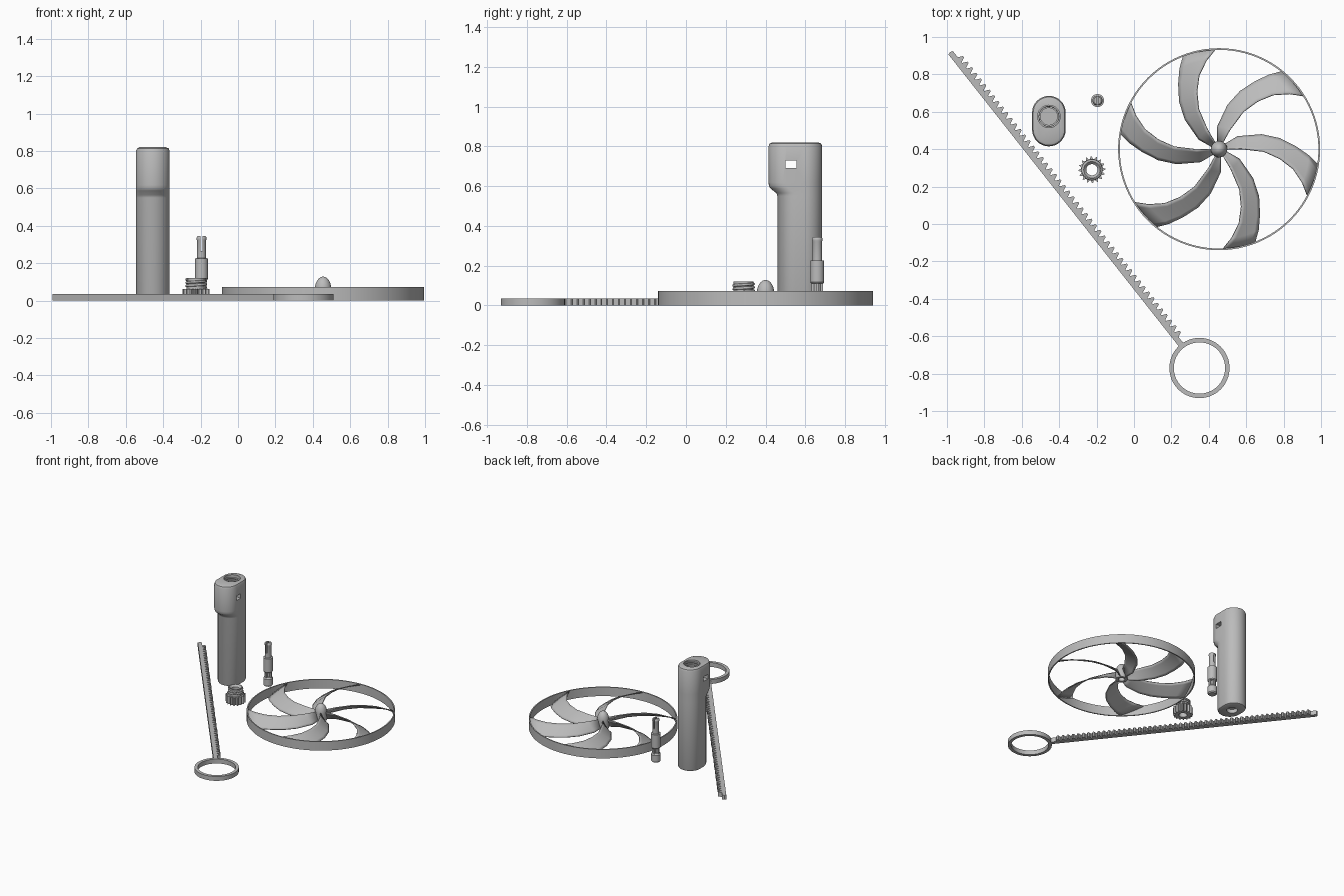
import bpy, bmesh, math
from math import cos, sin, pi, radians
from mathutils import Vector

if "Cube" in bpy.data.objects:
    bpy.data.objects.remove(bpy.data.objects["Cube"], do_unlink=True)

grey = bpy.data.materials.new("plain_grey")
grey.use_nodes = True
grey.diffuse_color = (0.5, 0.5, 0.5, 1)
grey.node_tree.nodes["Principled BSDF"].inputs["Base Color"].default_value = (0.5, 0.5, 0.5, 1)


def finish(name, bm, loc=(0, 0, 0), smooth=True):
    bmesh.ops.recalc_face_normals(bm, faces=bm.faces)
    mesh = bpy.data.meshes.new(name)
    bm.to_mesh(mesh)
    bm.free()
    mesh.materials.append(grey)
    ob = bpy.data.objects.new(name, mesh)
    bpy.context.collection.objects.link(ob)
    ob.location = loc
    if smooth:
        smooth_object(ob)
    return ob


def smooth_object(ob):
    bpy.ops.object.select_all(action='DESELECT')
    ob.select_set(True)
    bpy.context.view_layer.objects.active = ob
    bpy.ops.object.shade_smooth_by_angle(angle=radians(35))


def loft(name, rings, loc=(0, 0, 0), closed=False):
    """Skin a stack of equal-length point rings; closed joins last to first."""
    bm = bmesh.new()
    vs = [[bm.verts.new(p) for p in ring] for ring in rings]
    n = len(vs[0])
    pairs = list(zip(vs, vs[1:])) + ([(vs[-1], vs[0])] if closed else [])
    for a, b in pairs:
        for i in range(n):
            j = (i + 1) % n
            bm.faces.new((a[i], a[j], b[j], b[i]))
    if not closed:
        bm.faces.new(vs[0])
        bm.faces.new(vs[-1])
    return finish(name, bm, loc)


def circle(r, z, n):
    return [(r * cos(2 * pi * i / n), r * sin(2 * pi * i / n), z) for i in range(n)]


def lathe(name, profile, loc, n=48, closed=False):
    return loft(name, [circle(r, z, n) for r, z in profile], loc, closed)


def box(name, size, loc):
    bm = bmesh.new()
    bmesh.ops.create_cube(bm, size=1)
    bmesh.ops.scale(bm, vec=size, verts=bm.verts)
    return finish(name, bm, loc, False)


def cut(ob, cutters):
    """Subtract the cutters and bake the result."""
    for c in cutters:
        m = ob.modifiers.new("cut", 'BOOLEAN')
        m.operation, m.solver, m.object = 'DIFFERENCE', 'EXACT', c
    bpy.context.view_layer.update()
    dg = bpy.context.evaluated_depsgraph_get()
    mesh = bpy.data.meshes.new_from_object(ob.evaluated_get(dg))
    ob.modifiers.clear()
    ob.data = mesh
    for c in cutters:
        bpy.data.objects.remove(c, do_unlink=True)
    smooth_object(ob)


def helix(name, r, z0, pitch, turns, thick, loc):
    """Screw thread as a bevelled spiral curve."""
    cu = bpy.data.curves.new(name, 'CURVE')
    cu.dimensions = '3D'
    cu.bevel_depth, cu.bevel_resolution, cu.use_fill_caps = thick, 1, True
    sp = cu.splines.new('POLY')
    steps = int(turns * 32)
    sp.points.add(steps)
    for i, p in enumerate(sp.points):
        a = 2 * pi * i / 32
        p.co = (r * cos(a), r * sin(a), z0 + pitch * i / 32, 1)
    cu.materials.append(grey)
    ob = bpy.data.objects.new(name, cu)
    ob.location = loc
    bpy.context.collection.objects.link(ob)


# Propeller: rim, domed hub and six swept blades
prop = (0.455, 0.4, 0)
lathe("propeller_rim", [(0.54, 0), (0.54, 0.072), (0.531, 0.072), (0.531, 0)], prop, 96, True)
dome = [(0.044 * cos(t * pi / 20), 0.06 + 0.068 * sin(t * pi / 20)) for t in range(10)]
lathe("propeller_hub", [(0.024, 0.07), (0.024, 0), (0.044, 0)] + dome + [(0.002, 0.128)], prop, 32)

# radius, low edge angle, high edge angle
stations = [(0.035, 162, 122), (0.12, 154, 121), (0.24, 139, 117), (0.33, 130, 111),
            (0.41, 122, 105), (0.48, 116, 98), (0.535, 111, 92)]
for k in range(6):
    bm = bmesh.new()
    rows = []
    for r, low, high in stations:
        row = []
        for i in range(7):
            t = i / 6
            a = radians(low + (high - low) * t + 60 * k)
            row.append(bm.verts.new((r * cos(a), r * sin(a), 0.004 + 0.064 * t)))
        rows.append(row)
    for a, b in zip(rows, rows[1:]):
        for i in range(6):
            bm.faces.new((a[i], a[i + 1], b[i + 1], b[i]))
    blade = finish(f"propeller_blade_{k + 1}", bm, prop)
    m = blade.modifiers.new("thickness", 'SOLIDIFY')
    m.thickness, m.offset = 0.007, 0


# Launcher handle: rounded body with an overhanging head
def stadium(front, inset, z, n=16):
    r, back = 0.09 - inset, 0.135 - 0.09
    pts = [(r * cos(pi * i / n), back + r * sin(pi * i / n), z) for i in range(n + 1)]
    return pts + [(-r * cos(pi * i / n), front + 0.09 - r * sin(pi * i / n), z) for i in range(n + 1)]


slim, wide = -0.09, -0.135
handle_loc = (-0.455, 0.55, 0)
levels = [(slim, 0.016, 0), (slim, 0.005, 0.005), (slim, 0, 0.016), (slim, 0, 0.55),
          (slim - 0.006, 0, 0.565), (wide + 0.01, 0, 0.588), (wide + 0.002, 0, 0.6),
          (wide, 0, 0.618), (wide, 0, 0.8), (wide, 0.006, 0.814), (wide, 0.02, 0.82)]
handle = loft("handle", [stadium(*lv) for lv in levels], handle_loc)
bore = (-0.455, 0.575, 0)
cut(handle, [
    lathe("socket_cutter", [(0.045, 0.6), (0.045, 0.74), (0.06, 0.74), (0.06, 0.9)], bore),
    lathe("base_cutter", [(0.04, -0.1), (0.04, 0.03)], bore),
    box("rack_slot_cutter", (0.4, 0.056, 0.036), (-0.455, 0.528, 0.71)),
])
helix("handle_thread", 0.058, 0.752, 0.018, 3, 0.006, bore)

# Pinion: toothed wheel with a threaded collar and a through hole
gear_loc = (-0.225, 0.29, 0)
teeth = 16


def gear_ring(z, hole=False):
    pts = []
    for i in range(teeth * 4):
        r = 0.03 if hole else (0.072 if i % 4 < 2 else 0.058)
        a = 2 * pi * (i + (0.2 if i % 4 == 0 else -0.2 if i % 4 == 1 else 0)) / (teeth * 4)
        pts.append((r * cos(a), r * sin(a), z))
    return pts


loft("pinion_teeth", [gear_ring(0), gear_ring(0.062), gear_ring(0.062, True), gear_ring(0, True)],
     gear_loc, True)
lathe("pinion_collar", [(0.05, 0.06), (0.05, 0.12), (0.044, 0.12), (0.03, 0.105), (0.03, 0.06)],
      gear_loc, 48, True)
helix("pinion_thread", 0.05, 0.07, 0.017, 2.6, 0.007, gear_loc)

# Drive shaft: foot, clutch neck, body and a split snap tip
shaft_loc = (-0.195, 0.66, 0)
lathe("shaft_foot", [(0.028, 0), (0.035, 0.008), (0.035, 0.06), (0.026, 0.072)], shaft_loc, 32)
lathe("shaft_neck", [(0.018, 0.06), (0.018, 0.125)], shaft_loc, 32)
for i in range(2):
    fin = box(f"clutch_fin_{i + 1}", (0.058, 0.014, 0.06), (-0.195, 0.66, 0.092))
    fin.rotation_euler.z = i * pi / 2
lathe("shaft_body", [(0.03, 0.11), (0.035, 0.117), (0.035, 0.225), (0.024, 0.227)], shaft_loc, 32)
tip = lathe("shaft_tip", [(0.024, 0.22), (0.024, 0.32), (0.027, 0.328), (0.026, 0.338), (0.02, 0.345)],
            shaft_loc, 32)
cut(tip, [box("tip_slot_cutter", (0.012, 0.1, 0.09), (-0.195, 0.66, 0.31))])

# Pull rack: toothed strip ending in a finger ring
ring_c = Vector((0.35, -0.77))
along = Vector((-0.6195, 0.785)).normalized()
side = Vector((along.y, -along.x))
height, count, first, last = 0.035, 50, 0.2, 2.11
pitch = (last - first) / count
outline = [(0.145, -0.015), (0.145, 0.015), (first, 0.015)]
for i in range(count):
    s = first + i * pitch
    outline += [(s + pitch * 0.3, 0.041), (s + pitch * 0.55, 0.041), (s + pitch * 0.85, 0.015)]
    outline.append((s + pitch, 0.015))
outline += [(2.147, 0.015), (2.152, 0), (2.147, -0.015)]
flat = [ring_c + along * s + side * w for s, w in outline]
loft("pull_rack", [[(p.x, p.y, z) for p in flat] for z in (0, height)])
lathe("finger_ring", [(0.161, 0), (0.161, height), (0.137, height), (0.137, 0)],
      (ring_c.x, ring_c.y, 0), 64, True)
